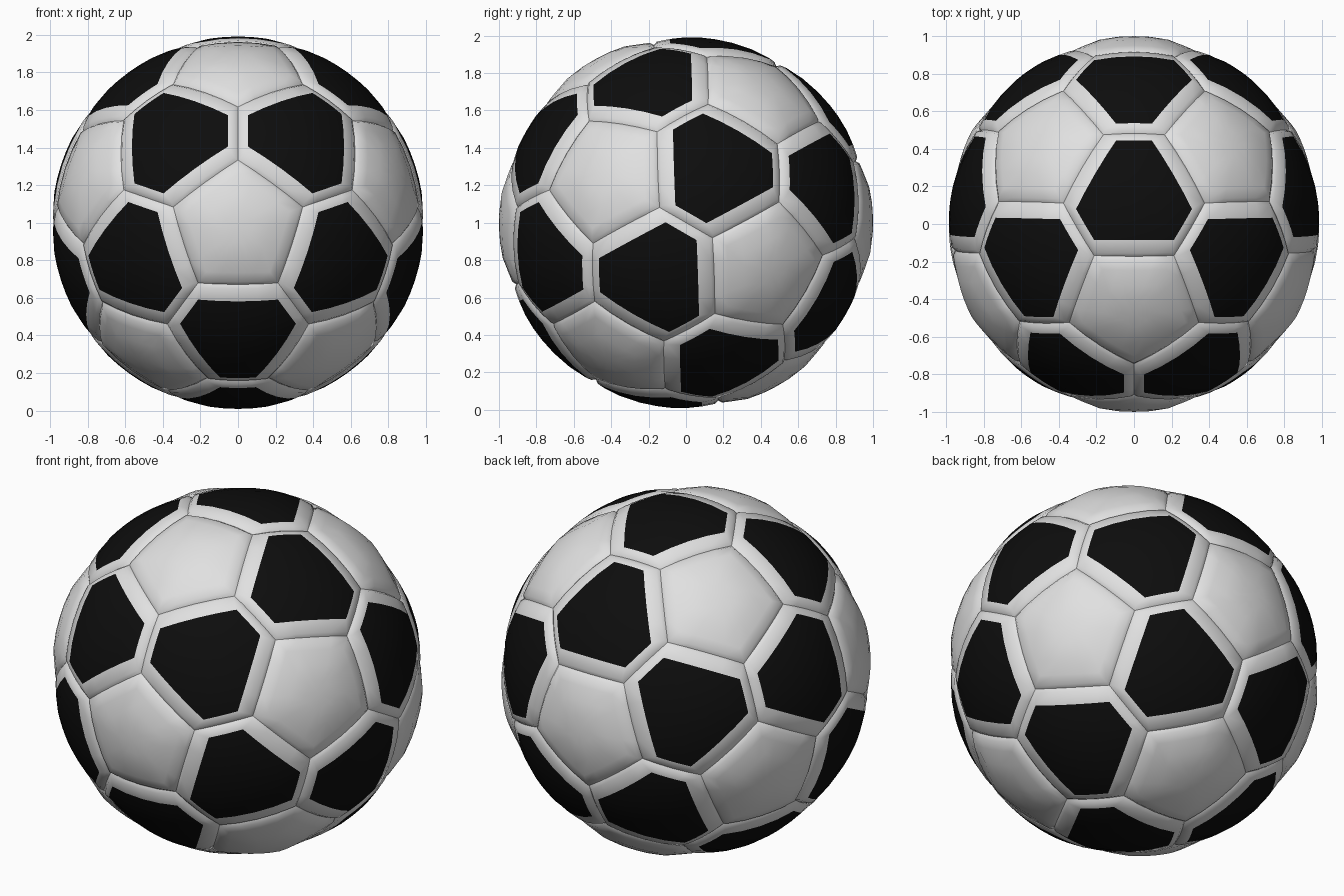
import bpy, bmesh, math
from mathutils import Vector, Matrix

if "Cube" in bpy.data.objects:
    bpy.data.objects.remove(bpy.data.objects["Cube"])

SEG = 4                          # segments per panel side
CUT = math.radians(22)           # angle from a pentagon centre to its corners


def material(name, v):
    m = bpy.data.materials.new(name)
    m.diffuse_color = (v, v, v, 1)
    m.use_nodes = True
    m.node_tree.nodes["Principled BSDF"].inputs["Base Color"].default_value = m.diffuse_color
    return m


white, black = material("white", 0.75), material("black", 0.004)

# Twelve pentagon centres: poles on the y axis, tipped slightly forward
tilt = Matrix.Rotation(math.radians(1.8), 3, 'X')
half = []
for polar, az in [(0, 0)] + [(math.atan(2), math.radians(72 * i)) for i in range(5)]:
    half.append(tilt @ Vector((math.sin(polar) * math.sin(az), -math.cos(polar),
                               math.sin(polar) * math.cos(az))))
V = half + [-v for v in half]
near = [[j for j in range(12) if 0.3 < V[i].dot(V[j]) < 0.6] for i in range(12)]


def corner(i, j):
    """Panel corner on the arc from centre i towards centre j."""
    side = (V[j] - V[i] * V[i].dot(V[j])).normalized()
    return V[i] * math.cos(CUT) + side * math.sin(CUT)


def inset(poly, dist):
    """Move each side of a convex 2D polygon inwards by its own distance."""
    lines = []
    for k, p in enumerate(poly):
        d = (poly[(k + 1) % len(poly)] - p).normalized()
        n = Vector((-d.y, d.x))
        lines.append((n, n.dot(p) + dist[k]))
    out = []
    for k in range(len(poly)):
        (a, c), (b, e) = lines[k - 1], lines[k]
        det = a.x * b.y - a.y * b.x
        out.append(Vector(((c * b.y - a.y * e) / det, (a.x * e - c * b.x) / det)))
    return out


def add_panel(bm, points, gaps, top, painted):
    """Pillow-shaped panel: sunken seam, rounded rim, domed middle."""
    c = sum(points, Vector()).normalized()
    u = c.orthogonal().normalized()
    w = c.cross(u)
    flat = [Vector((p.dot(u), p.dot(w))) / p.dot(c) for p in points]
    order = sorted(range(len(flat)), key=lambda k: math.atan2(flat[k].y, flat[k].x))
    poly = [flat[k] for k in order]
    n = len(poly)
    # the longer sides of a six-sided panel meet the five-sided panels
    length = [(poly[(k + 1) % n] - poly[k]).length for k in range(n)]
    mean = sum(length) / n
    dist = [gaps[0] if l > mean else gaps[1] for l in length]
    patch = inset(poly, dist)
    rings = [(poly, 0.966), (inset(poly, [0.022] * n), 0.981), (patch, 0.986),
             ([p * 0.65 for p in patch], top - 0.002),
             ([p * 0.3 for p in patch], top)]
    loops = []
    for ring, radius in rings:
        loop = []
        for k in range(n):
            for s in range(SEG):
                q = ring[k].lerp(ring[(k + 1) % n], s / SEG)
                loop.append(bm.verts.new((c + u * q.x + w * q.y).normalized() * radius))
        loops.append(loop)
    m = n * SEG
    for r in range(len(loops) - 1):
        a, b = loops[r], loops[r + 1]
        for k in range(m):
            f = bm.faces.new((a[k], a[(k + 1) % m], b[(k + 1) % m], b[k]))
            f.material_index = int(painted and r >= 2)
    mid = bm.verts.new(c * top)
    for k in range(m):
        f = bm.faces.new((loops[-1][k], loops[-1][(k + 1) % m], mid))
        f.material_index = int(painted)


def finish(bm, name, mats):
    for f in bm.faces:
        f.smooth = True
    me = bpy.data.meshes.new(name)
    bm.to_mesh(me)
    bm.free()
    for mt in mats:
        me.materials.append(mt)
    ob = bpy.data.objects.new(name, me)
    ob.location.z = 1.0
    bpy.context.collection.objects.link(ob)


# White five-sided panels
bm = bmesh.new()
for i in range(12):
    add_panel(bm, [corner(i, j) for j in near[i]], (0.08, 0.08), 1.0, False)
finish(bm, "five_sided_panels", [white])

# Six-sided panels with a black patch inside a white border
bm = bmesh.new()
for i in range(12):
    for j in near[i]:
        for k in near[i]:
            if i < j < k and k in near[j]:
                pts = [corner(a, b) for a in (i, j, k) for b in (i, j, k) if a != b]
                add_panel(bm, pts, (0.10, 0.06), 0.993, True)
finish(bm, "six_sided_panels", [white, black])
